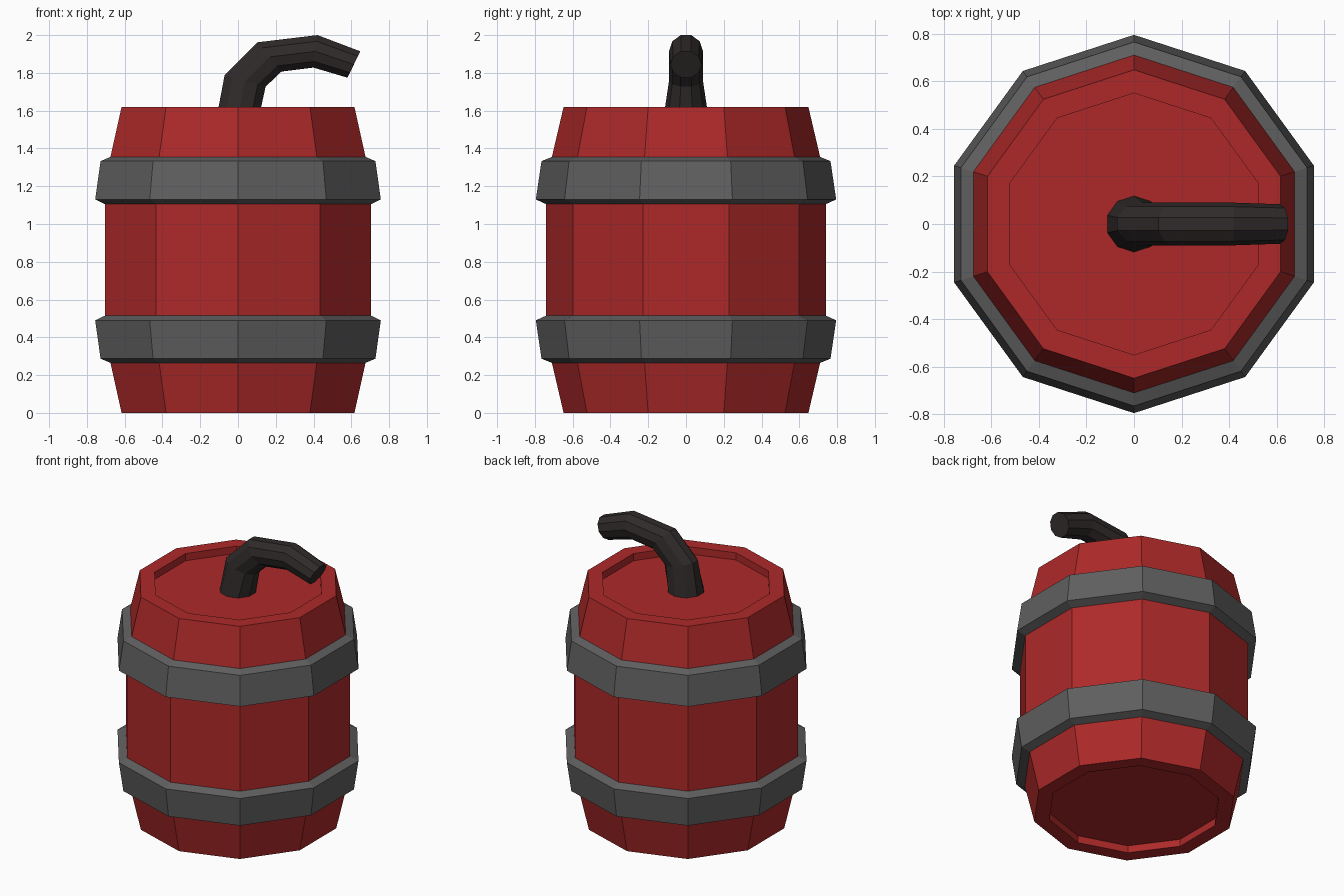
import bpy, bmesh
from math import sin, cos, radians

if "Cube" in bpy.data.objects:
    bpy.data.objects.remove(bpy.data.objects["Cube"])

SIDES = 10
ANGLES = [radians(18 + 36 * k) for k in range(SIDES)]


def material(name, rgb):
    m = bpy.data.materials.new(name)
    m.diffuse_color = (*rgb, 1)
    m.use_nodes = True
    m.node_tree.nodes["Principled BSDF"].inputs["Base Color"].default_value = m.diffuse_color
    return m


def build(name, rings, mat, closed=False):
    """Skin a list of ten-sided rings; cap the ends, or join them when closed."""
    bm = bmesh.new()
    loops = [[bm.verts.new(p) for p in ring] for ring in rings]
    pairs = list(zip(loops, loops[1:]))
    if closed:
        pairs.append((loops[-1], loops[0]))
    else:
        bm.faces.new(loops[0][::-1])
        bm.faces.new(loops[-1])
    for a, b in pairs:
        for i in range(SIDES):
            j = (i + 1) % SIDES
            bm.faces.new((a[i], a[j], b[j], b[i]))
    bmesh.ops.recalc_face_normals(bm, faces=bm.faces)
    mesh = bpy.data.meshes.new(name)
    bm.to_mesh(mesh)
    bm.free()
    mesh.materials.append(mat)
    obj = bpy.data.objects.new(name, mesh)
    bpy.context.collection.objects.link(obj)
    return obj


def lathe(name, profile, mat, closed=False):
    rings = [[(r * cos(a), r * sin(a), z) for a in ANGLES] for r, z in profile]
    return build(name, rings, mat, closed)


red = material("red_paint", (0.42, 0.022, 0.022))
iron = material("dark_iron", (0.115, 0.115, 0.115))
cord = material("fuse_cord", (0.028, 0.023, 0.022))

# Barrel body: lower half profile mirrored about mid height, recessed ends
HEIGHT = 1.62
half = [(0.55, 0.05), (0.55, 0.0), (0.648, 0.0), (0.71, 0.265), (0.74, 0.39)]
lathe("barrel_body", half + [(r, HEIGHT - z) for r, z in reversed(half)], red)

# Hoops: bevelled bands, flared towards the middle of the barrel
hoop = [(0.69, 0.265), (0.71, 0.265), (0.765, 0.287), (0.795, 0.49),
        (0.74, 0.515), (0.69, 0.515)]
lathe("lower_hoop", hoop, iron, closed=True)
lathe("upper_hoop", [(r, HEIGHT - z) for r, z in hoop], iron, closed=True)

# Fuse: outer and inner outline points in the xz plane, plus half width in y
fuse = [((-0.112, 1.57), (0.112, 1.57), 0.118),
        ((-0.071, 1.788), (0.146, 1.727), 0.09),
        ((0.104, 1.962), (0.230, 1.807), 0.09),
        ((0.421, 2.0), (0.399, 1.828), 0.09),
        ((0.648, 1.914), (0.579, 1.775), 0.083)]
rings = []
for (ux, uz), (lx, lz), ry in fuse:
    cx, cz = (ux + lx) / 2, (uz + lz) / 2
    k = 1 / cos(radians(18))
    rings.append([(cx + (lx - cx) * k * cos(a), ry * sin(a), cz + (lz - cz) * k * cos(a))
                  for a in ANGLES])
build("fuse", rings, cord)
